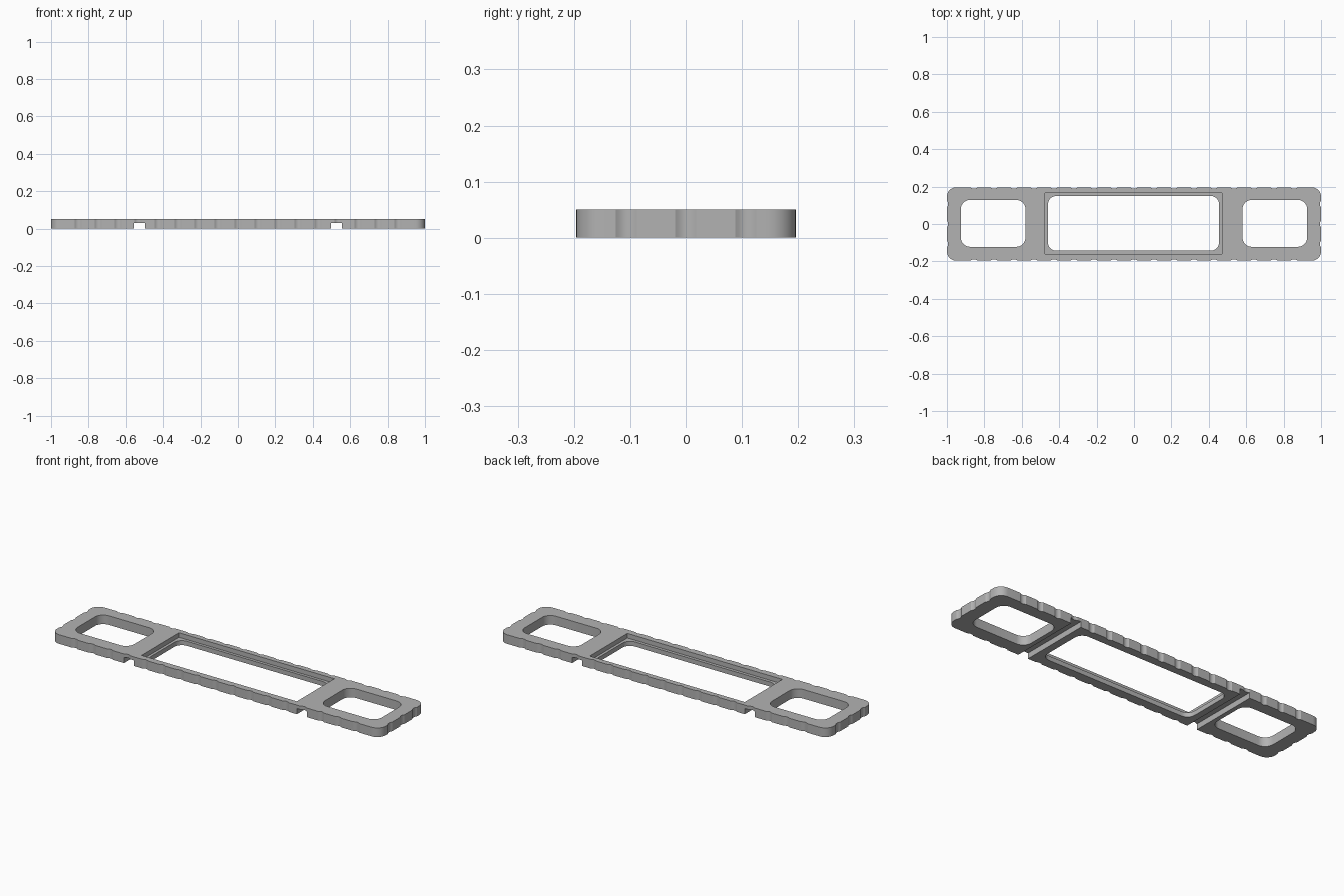
import bpy, bmesh, math

old = bpy.data.objects.get("Cube")
if old:
    bpy.data.objects.remove(old)

HALF_X, HALF_Y, THICK = 1.0, 0.196, 0.05
PITCH, NOTCH, DEPTH = 0.107, 0.019, 0.007

grey = bpy.data.materials.new("plain grey")
grey.use_nodes = True
colour = (0.45, 0.45, 0.45, 1)
grey.diffuse_color = colour
grey.node_tree.nodes["Principled BSDF"].inputs["Base Color"].default_value = colour


def prism(name, points, z0, z1):
    """Extrude a closed outline between two heights."""
    bm = bmesh.new()
    face = bm.faces.new([bm.verts.new((x, y, z0)) for x, y in points])
    top = bmesh.ops.extrude_face_region(bm, geom=[face])["geom"]
    verts = [g for g in top if isinstance(g, bmesh.types.BMVert)]
    bmesh.ops.translate(bm, verts=verts, vec=(0, 0, z1 - z0))
    bmesh.ops.recalc_face_normals(bm, faces=bm.faces)
    mesh = bpy.data.meshes.new(name)
    bm.to_mesh(mesh)
    bm.free()
    mesh.materials.append(grey)
    obj = bpy.data.objects.new(name, mesh)
    bpy.context.collection.objects.link(obj)
    return obj


def rounded(x0, x1, y0, y1, r, steps=8):
    """Outline of a rounded rectangle, anticlockwise."""
    pts = []
    corners = ((x1 - r, y0 + r), (x1 - r, y1 - r), (x0 + r, y1 - r), (x0 + r, y0 + r))
    for i, (cx, cy) in enumerate(corners):
        for k in range(steps + 1):
            a = math.radians(-90 + 90 * i + 90 * k / steps)
            pts.append((cx + r * math.cos(a), cy + r * math.sin(a)))
    return pts


def box(x0, x1, y0, y1):
    return [(x0, y0), (x1, y0), (x1, y1), (x0, y1)]


def scallops(count):
    """Positions along an edge and inward depths of its grip hollows."""
    return [(i * PITCH + NOTCH * t, DEPTH * (1 - t * t))
            for i in range(-count, count + 1)
            for t in (-1, -0.67, -0.33, 0, 0.33, 0.67, 1)]


# Outer outline: four scalloped edges joined by rounded corners
corner = rounded(-HALF_X, HALF_X, -HALF_Y, HALF_Y, 0.05)
outline = [(s, -HALF_Y + d) for s, d in scallops(8)] + corner[:9]
outline += [(HALF_X - d, s) for s, d in scallops(1)] + corner[9:18]
outline += [(-s, HALF_Y - d) for s, d in scallops(8)] + corner[18:27]
outline += [(-HALF_X + d, -s) for s, d in scallops(1)] + corner[27:]
plate = prism("frame_plate", outline, 0, THICK)

# Openings, panel recess and underside channels
cutters = [
    prism("centre_opening", rounded(-0.46, 0.455, -0.143, 0.15, 0.045), -0.1, 0.1),
    prism("panel_recess", box(-0.475, 0.47, -0.16, 0.166), 0.025, 0.1),
]
for side, label in ((1, "left"), (-1, "right")):
    a, b = sorted((side * 0.58, side * 0.926))
    cutters.append(prism(label + "_opening", rounded(a, b, -0.122, 0.129, 0.05), -0.1, 0.1))
    a, b = sorted((side * 0.496, side * 0.556))
    cutters.append(prism(label + "_channel", box(a, b, -0.3, 0.3), -0.1, 0.031))

for cutter in cutters:
    cutter.hide_render = True
    mod = plate.modifiers.new(cutter.name, "BOOLEAN")
    mod.operation = "DIFFERENCE"
    mod.solver = "EXACT"
    mod.object = cutter

# Apply the cuts, discard the cutters and shade the curves smooth
bpy.ops.object.select_all(action="DESELECT")
plate.select_set(True)
bpy.context.view_layer.objects.active = plate
for mod in list(plate.modifiers):
    bpy.ops.object.modifier_apply(modifier=mod.name)
for cutter in cutters:
    bpy.data.objects.remove(cutter)
bpy.ops.object.shade_smooth_by_angle(angle=math.radians(22))
